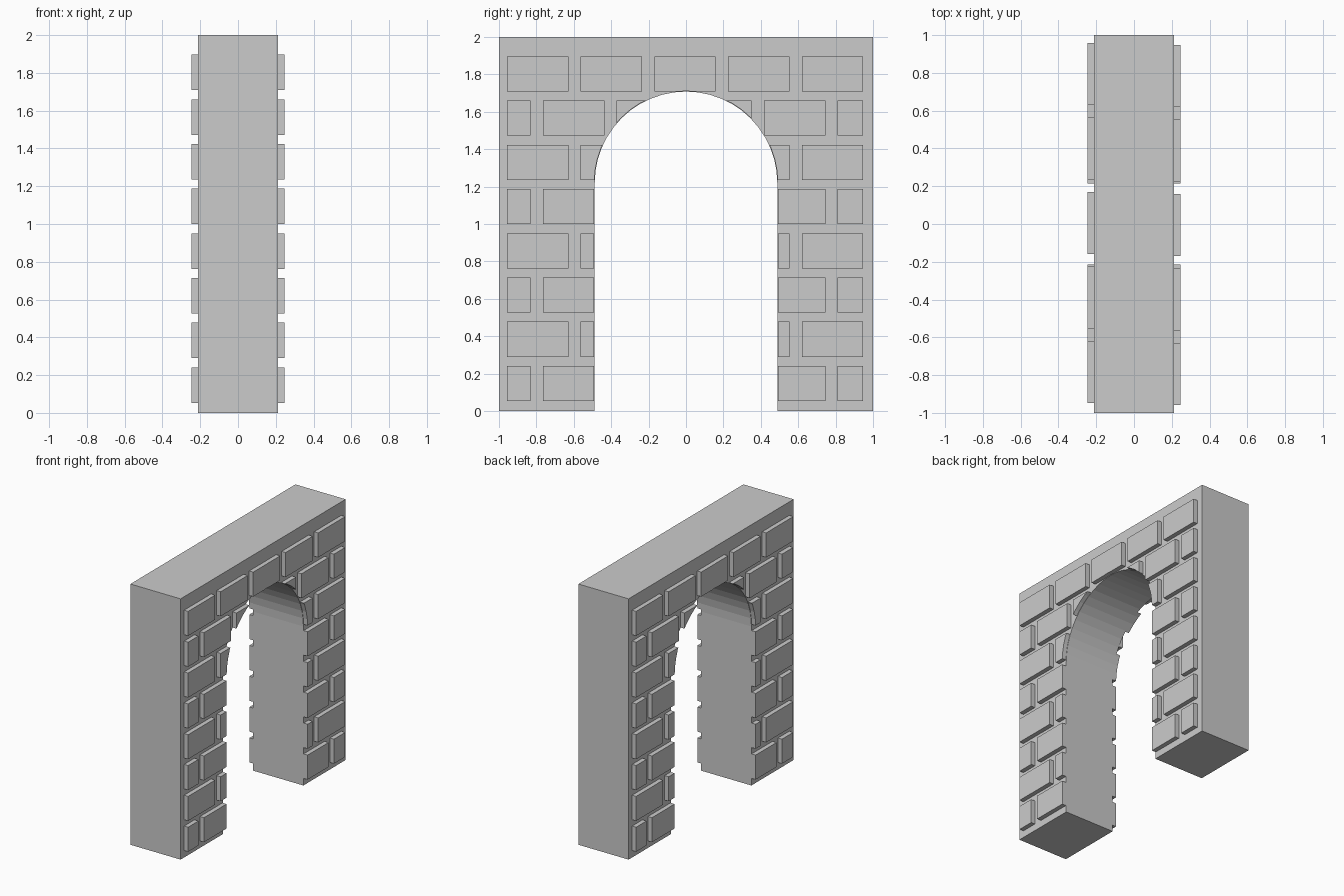
import bpy, bmesh, math
from mathutils import Matrix, Vector

if "Cube" in bpy.data.objects:
    bpy.data.objects.remove(bpy.data.objects["Cube"])

HALF_DEPTH = 0.213      # wall half thickness
FACE = 0.247            # outer face of the raised bricks
RADIUS, SPRING = 0.488, 1.22
SEGMENTS = 24

stone = bpy.data.materials.new("grey stone")
stone.diffuse_color = (0.6, 0.6, 0.6, 1)
stone.use_nodes = True
stone.node_tree.nodes["Principled BSDF"].inputs["Base Color"].default_value = stone.diffuse_color


def finish(name, bm):
    bmesh.ops.recalc_face_normals(bm, faces=bm.faces[:])
    mesh = bpy.data.meshes.new(name)
    bm.to_mesh(mesh)
    bm.free()
    mesh.materials.append(stone)
    obj = bpy.data.objects.new(name, mesh)
    bpy.context.collection.objects.link(obj)
    return obj


def extruded(name, profile, half):
    """Extrude a (y, z) outline along x from -half to half."""
    bm = bmesh.new()
    face = bm.faces.new([bm.verts.new((-half, y, z)) for y, z in profile])
    new = bmesh.ops.extrude_face_region(bm, geom=[face])["geom"]
    bmesh.ops.translate(bm, vec=(2 * half, 0, 0),
                        verts=[v for v in new if isinstance(v, bmesh.types.BMVert)])
    return finish(name, bm)


def opening(radius, bottom):
    """Round-headed doorway outline, from the right foot to the left foot."""
    arc = [(radius * math.cos(math.pi * i / SEGMENTS),
            SPRING + radius * math.sin(math.pi * i / SEGMENTS))
           for i in range(SEGMENTS + 1)]
    return [(radius, bottom)] + arc + [(-radius, bottom)]


# Wall with the arched doorway
extruded("arch_wall", opening(RADIUS, 0) + [(-1, 0), (-1, 2), (1, 2), (1, 0)], HALF_DEPTH)

# Helper that trims bricks along the doorway
cutter = extruded("doorway_cutter", opening(RADIUS + 0.003, -0.2), 0.5)
cutter.hide_render = True
cutter.hide_viewport = True

# Raised brick courses, the back being the front turned half way round
for side, name in ((0, "right_bricks"), (math.pi, "left_bricks")):
    bm = bmesh.new()
    for row in range(8):
        z0 = 0.053 + row * 0.2365
        z1 = z0 + 0.188
        start = -0.957 if row % 2 else -0.765 - 0.394
        for k in range(6):
            y0 = max(start + k * 0.394, -0.957)
            y1 = min(start + k * 0.394 + 0.328, 0.947)
            if y1 - y0 < 0.03:
                continue
            x0 = HALF_DEPTH - 0.01
            centre = Vector(((x0 + FACE) / 2, (y0 + y1) / 2, (z0 + z1) / 2))
            size = Vector((FACE - x0, y1 - y0, z1 - z0))
            bmesh.ops.create_cube(bm, size=1, matrix=Matrix.Rotation(side, 4, 'Z')
                                  @ Matrix.Translation(centre) @ Matrix.Diagonal(size).to_4x4())
    bricks = finish(name, bm)
    trim = bricks.modifiers.new("doorway", 'BOOLEAN')
    trim.operation = 'DIFFERENCE'
    trim.solver = 'EXACT'
    trim.object = cutter
